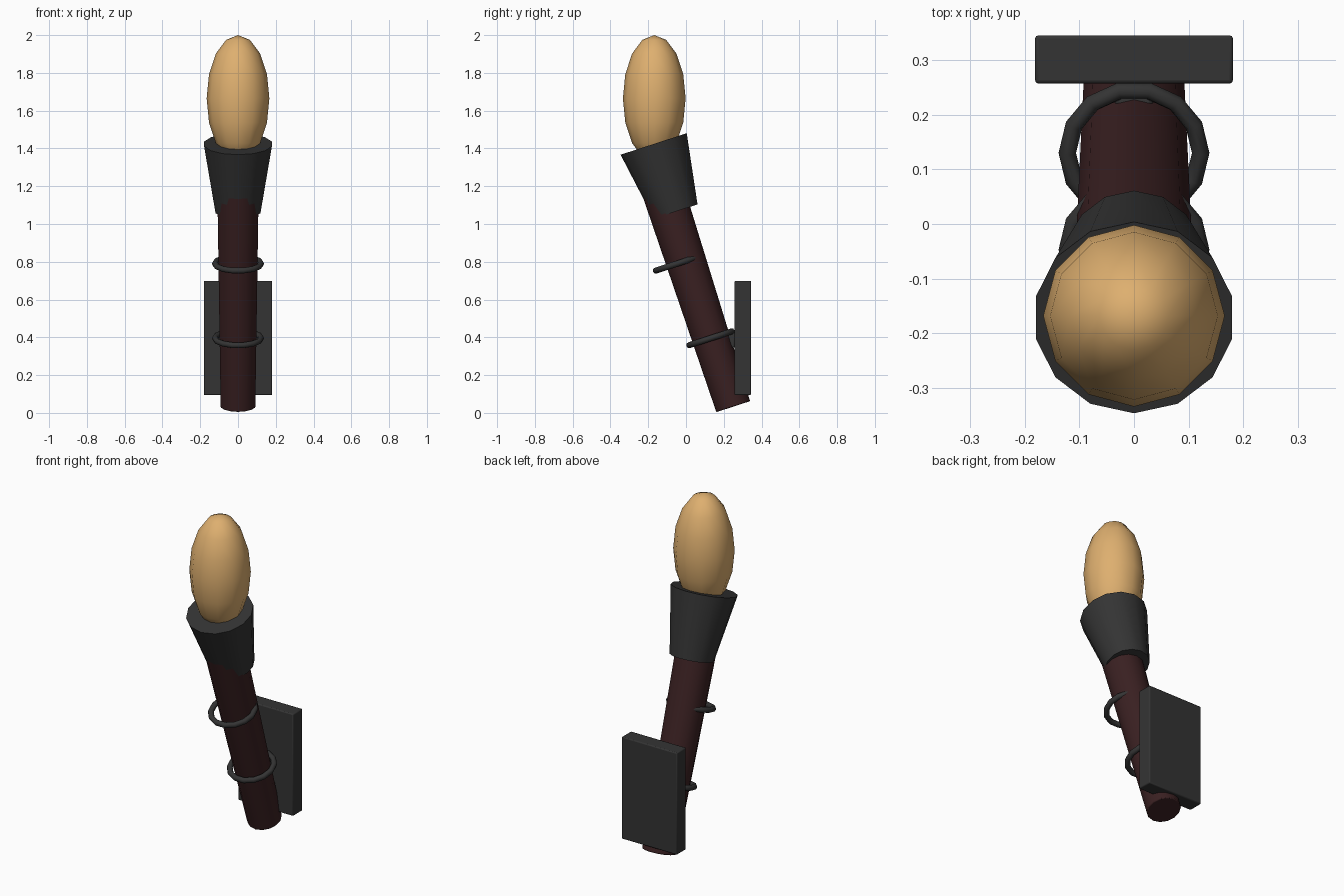
import bpy
from math import radians, sin, cos
from mathutils import Vector

cube = bpy.data.objects.get("Cube")
if cube:
    bpy.data.objects.remove(cube, do_unlink=True)

TILT = radians(18)
AXIS = Vector((0, -sin(TILT), cos(TILT)))
SIDES = 14


def material(name, rgb):
    m = bpy.data.materials.new(name)
    m.use_nodes = True
    m.diffuse_color = (*rgb, 1)
    bsdf = m.node_tree.nodes["Principled BSDF"]
    bsdf.inputs["Base Color"].default_value = (*rgb, 1)
    bsdf.inputs["Roughness"].default_value = 0.7
    return m


wood = material("dark red wood", (0.042, 0.0145, 0.0155))
iron = material("dark iron", (0.034, 0.034, 0.034))
flame = material("warm flame", (0.73, 0.43, 0.16))


def finish(name, mat, bevel=0, smooth=35):
    ob = bpy.context.object
    ob.name = ob.data.name = name
    ob.data.materials.append(mat)
    bpy.ops.object.transform_apply(location=False, rotation=False, scale=True)
    bpy.ops.object.shade_smooth_by_angle(angle=radians(smooth))
    if bevel:
        mod = ob.modifiers.new("edge", "BEVEL")
        mod.width = bevel
        mod.segments = 2
        mod.limit_method = "ANGLE"
        mod.angle_limit = radians(40)
    return ob


def tilted_cone(name, mat, base, length, r_low, r_high, bevel=0):
    """Tapered cylinder starting at base and running along the lean."""
    bpy.ops.mesh.primitive_cone_add(
        vertices=SIDES, radius1=r_low, radius2=r_high, depth=length,
        location=Vector(base) + AXIS * length / 2, rotation=(TILT, 0, 0))
    return finish(name, mat, bevel)


def box(name, mat, centre, size, bevel):
    bpy.ops.mesh.primitive_cube_add(size=1, location=centre)
    bpy.context.object.scale = size
    return finish(name, mat, bevel)


# Leaning handle and the flared cup it sits in
tilted_cone("handle", wood, (0, 0.25, 0.033), 1.2, 0.094, 0.112, 0.005)
tilted_cone("cup", iron, (0, -0.055, 1.066), 0.376, 0.122, 0.184)

# Flame rising straight out of the cup
bpy.ops.mesh.primitive_uv_sphere_add(
    segments=12, ring_count=8, radius=1, location=(0, -0.168, 1.665))
bpy.context.object.scale = (0.166, 0.166, 0.335)
finish("flame", flame, smooth=60)

# Iron rings around the handle
for name, y, z in (("lower_ring", 0.13, 0.395), ("upper_ring", -0.047, 0.79)):
    bpy.ops.mesh.primitive_torus_add(
        major_segments=SIDES, minor_segments=8, major_radius=0.122,
        minor_radius=0.016, location=(0, y, z), rotation=(TILT, 0, 0))
    finish(name, iron, smooth=60)

# Wall plate and the bracket joining it to the lower ring
box("wall_plate", iron, (0, 0.301, 0.397), (0.362, 0.088, 0.605), 0.006)
box("bracket", iron, (0, 0.235, 0.385), (0.07, 0.05, 0.08), 0.008)
